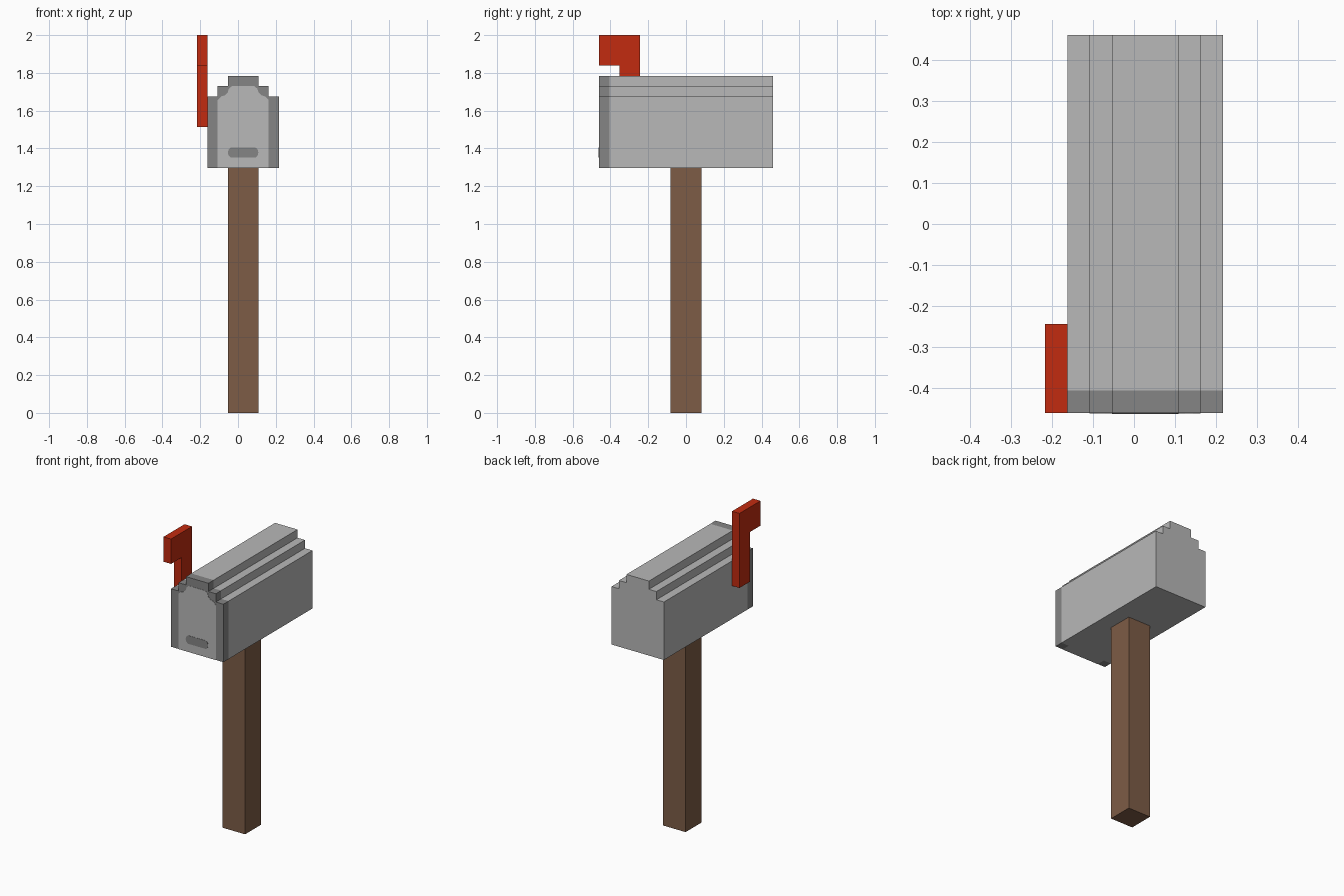
import bpy
import bmesh

U = 2 / 37  # one block of the modelling grid

cube = bpy.data.objects.get("Cube")
if cube:
    bpy.data.objects.remove(cube, do_unlink=True)


def material(name, color):
    mat = bpy.data.materials.new(name)
    mat.use_nodes = True
    mat.diffuse_color = (*color, 1)
    mat.node_tree.nodes["Principled BSDF"].inputs["Base Color"].default_value = (*color, 1)
    return mat


light_grey = material("light grey metal", (0.48, 0.48, 0.48))
dark_grey = material("dark grey metal", (0.235, 0.235, 0.235))
brown = material("brown wood", (0.205, 0.107, 0.061))
red = material("red paint", (0.54, 0.024, 0.005))


def extrude_profile(name, profile, stations, mats, rule=None):
    """Run an x-z profile (in blocks) along the given y stations."""
    bm = bmesh.new()
    rings = [[bm.verts.new((x * U, y * U, z * U)) for x, z in profile] for y in stations]
    bm.faces.new(rings[0])
    bm.faces.new(rings[-1][::-1])
    n = len(profile)
    for a, b in zip(rings, rings[1:]):
        for i in range(n):
            j = (i + 1) % n
            bm.faces.new((a[i], b[i], b[j], a[j]))
    bmesh.ops.recalc_face_normals(bm, faces=bm.faces)
    if rule:
        for f in bm.faces:
            f.material_index = rule(f.calc_center_median() / U, f.normal)
    mesh = bpy.data.meshes.new(name)
    bm.to_mesh(mesh)
    bm.free()
    for m in mats:
        mesh.materials.append(m)
    obj = bpy.data.objects.new(name, mesh)
    bpy.context.collection.objects.link(obj)
    return obj


def box(name, x, y, z, mat):
    profile = [(x[0], z[0]), (x[1], z[0]), (x[1], z[1]), (x[0], z[1])]
    return extrude_profile(name, profile, y, [mat])


def mirrored(half, mid=0.5):
    """Right half outline from bottom to top, completed on the left."""
    return half + [(2 * mid - x, z) for x, z in reversed(half)]


# Post
box("post", (-1, 2), (-1.5, 1.5), (0, 24), brown)

# Stepped box with a dark rim around its front end
body = mirrored([(3, 24), (4, 24), (4, 31), (3, 31), (3, 32), (2, 32), (2, 33)])


def rim_rule(center, normal):
    under_door = normal.z < -0.5 and -2 < center.x < 3
    return int(center.y < -7.5 and not under_door)


extrude_profile("mailbox_body", body, (-8.5, -7.5, 8.5), [light_grey, dark_grey], rim_rule)

# Door panel and its rounded handle slot
door = mirrored([(3, 24), (3, 30.65), (2.65, 31), (2.3, 31.1), (2, 31.4), (1.9, 31.75), (1.6, 32)])
extrude_profile("door_panel", door, (-8.53, -8.5), [light_grey])
slot = mirrored([(1.7, 25), (1.92, 25.2), (2, 25.5), (1.92, 25.8), (1.7, 26)])
extrude_profile("door_handle", slot, (-8.56, -8.53), [dark_grey])

# Signal flag on the right side
box("flag_arm", (-4, -3), (-6.5, -4.5), (28, 34), red)
box("flag_banner", (-4, -3), (-8.5, -4.5), (34, 37), red)
